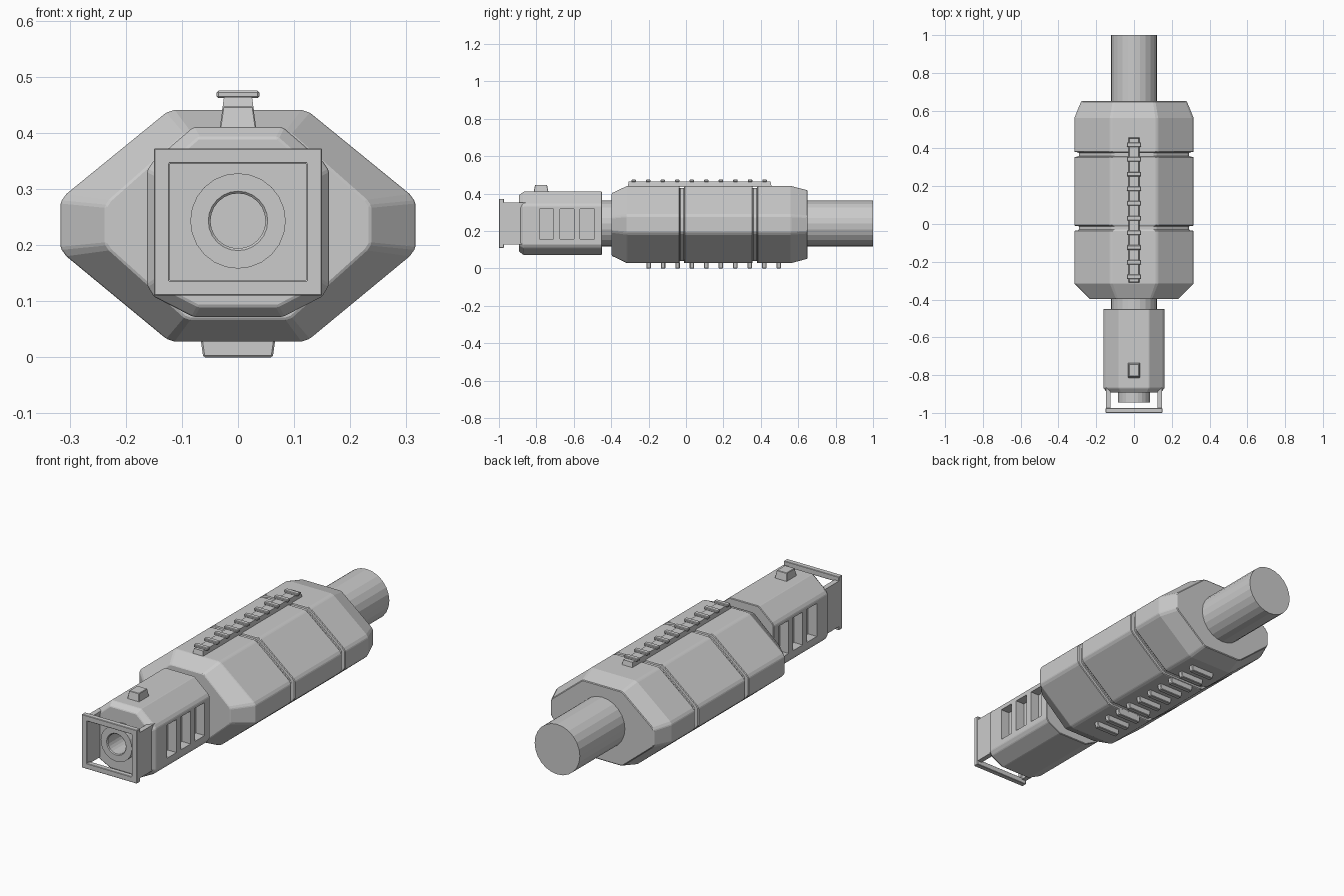
import bpy, bmesh, math
from mathutils import Matrix, Vector

if "Cube" in bpy.data.objects:
    bpy.data.objects.remove(bpy.data.objects["Cube"])

AXIS_Z = 0.243


def finish(bm, name, bevel=0.0, segments=1):
    bmesh.ops.recalc_face_normals(bm, faces=bm.faces)
    me = bpy.data.meshes.new(name)
    bm.to_mesh(me)
    bm.free()
    ob = bpy.data.objects.new(name, me)
    bpy.context.collection.objects.link(ob)
    if bevel:
        m = ob.modifiers.new("bevel", 'BEVEL')
        m.width, m.segments, m.angle_limit = bevel, segments, math.radians(20)
    return ob


def skin(bm, rings, closed=False):
    """Bridge equal-length rings of points; cap the ends or close the loop."""
    vs = [[bm.verts.new(p) for p in r] for r in rings]
    n = len(vs[0])
    pairs = list(zip(vs, vs[1:])) + ([(vs[-1], vs[0])] if closed else [])
    for a, b in pairs:
        for i in range(n):
            j = (i + 1) % n
            bm.faces.new((a[i], a[j], b[j], b[i]))
    if not closed:
        bm.faces.new(vs[0])
        bm.faces.new(vs[-1])


def loft(name, half, zc, stations, bevel):
    """Mirror a half profile (x, z) and sweep it along y with scaling."""
    prof = half + [(-x, z) for x, z in reversed(half)]
    bm = bmesh.new()
    skin(bm, [[(x * sx, y, zc + (z - zc) * sz) for x, z in prof] for y, sx, sz in stations])
    return finish(bm, name, bevel)


def add_box(bm, x0, x1, y0, y1, z0, z1):
    m = Matrix.Translation(((x0 + x1) / 2, (y0 + y1) / 2, (z0 + z1) / 2))
    bmesh.ops.create_cube(bm, size=1, matrix=m @ Matrix.Diagonal((x1 - x0, y1 - y0, z1 - z0, 1)))


def add_taper(bm, w0, w1, y0, y1, z0, z1, dy=0.0):
    skin(bm, [[(-w, y0 + d, z), (w, y0 + d, z), (w, y1 - d, z), (-w, y1 - d, z)]
              for w, z, d in ((w0, z0, 0), (w1, z1, dy))])


def circle(r, y, n=24, zc=AXIS_Z):
    return [(r * math.cos(2 * math.pi * i / n), y, zc + r * math.sin(2 * math.pi * i / n))
            for i in range(n)]


# Main housing with two grooves and tapered ends
stations = [(-0.397, 0.745, 0.81), (-0.315, 1, 1)]
for g in (-0.022, 0.368):
    stations += [(g - 0.013, 1, 1), (g - 0.011, 0.925, 0.94), (g + 0.011, 0.925, 0.94), (g + 0.013, 1, 1)]
stations += [(0.56, 1, 1), (0.65, 0.885, 0.885)]
loft("main_housing",
     [(0.113, 0.028), (0.128, 0.033), (0.306, 0.18), (0.316, 0.194),
      (0.316, 0.277), (0.306, 0.291), (0.128, 0.436), (0.113, 0.441)],
     0.236, stations, 0.003)

# Round core running out of the back
bm = bmesh.new()
skin(bm, [circle(0.123, -0.46, zc=0.239), circle(0.123, 1.0, zc=0.239)])
core = finish(bm, "rear_cylinder")

# Front shroud with side slots and bore
shroud = loft("front_shroud",
              [(0.08, 0.072), (0.15, 0.108), (0.162, 0.128), (0.162, 0.333), (0.152, 0.348), (0.08, 0.41)],
              0.241, [(-0.893, 0.88, 0.89), (-0.868, 1, 1), (-0.45, 1, 1)], 0.003)
bm = bmesh.new()
for y in (-0.747, -0.637, -0.528):
    for s in (-1, 1):
        a, b = sorted((s * 0.115, s * 0.2))
        add_box(bm, a, b, y - 0.0375, y + 0.0375, 0.156, 0.318)
skin(bm, [circle(0.05, -0.95), circle(0.05, -0.75)])
cutter = finish(bm, "slot_cutter")
cutter.hide_render = True
m = shroud.modifiers.new("slots", 'BOOLEAN')
m.object, m.operation, m.solver = cutter, 'DIFFERENCE', 'EXACT'
bpy.context.view_layer.objects.active = shroud
for mod in [m.name for m in shroud.modifiers]:
    bpy.ops.object.modifier_apply(modifier=mod)
bpy.data.objects.remove(cutter)

# Barrel tip ring
bm = bmesh.new()
skin(bm, [circle(0.085, -0.89), circle(0.085, -0.945), circle(0.053, -0.945),
          circle(0.049, -0.941), circle(0.049, -0.89)], closed=True)
finish(bm, "barrel_tip")

# Square front frame
def rect(w, z0, z1, y):
    return [(-w, y, z0), (w, y, z0), (w, y, z1), (-w, y, z1)]

bm = bmesh.new()
skin(bm, [rect(0.15, 0.11, 0.372, -1.0), rect(0.15, 0.11, 0.372, -0.974),
          rect(0.122, 0.137, 0.345, -0.974), rect(0.122, 0.137, 0.345, -1.0)], closed=True)
finish(bm, "front_frame", 0.002)

# Side plates joining frame to shroud
bm = bmesh.new()
for s in (-1, 1):
    prof = [(-0.978, 0.128), (-0.88, 0.128), (-0.87, 0.335), (-0.858, 0.352), (-0.978, 0.352)]
    skin(bm, [[(s * x, y, z) for y, z in prof] for x in (0.124, 0.149)])
finish(bm, "frame_side_plates")

# Front sight block
bm = bmesh.new()
add_taper(bm, 0.033, 0.027, -0.815, -0.735, 0.405, 0.447, 0.008)
finish(bm, "front_sight", 0.002)

# Top rail with cross ribs
bm = bmesh.new()
add_taper(bm, 0.029, 0.025, -0.312, 0.458, 0.435, 0.464, 0.006)
finish(bm, "top_rail")
bm = bmesh.new()
for i in range(10):
    y = -0.28 + i * 0.0778
    add_box(bm, -0.038, 0.038, y - 0.012, y + 0.012, 0.462, 0.475)
finish(bm, "top_rail_ribs", 0.003)

# Underside grip ribs
bm = bmesh.new()
for i in range(10):
    y = -0.2 + i * 0.0773
    add_taper(bm, 0.062, 0.067, y - 0.012, y + 0.012, 0.0, 0.035)
finish(bm, "bottom_grip_ribs", 0.003)
